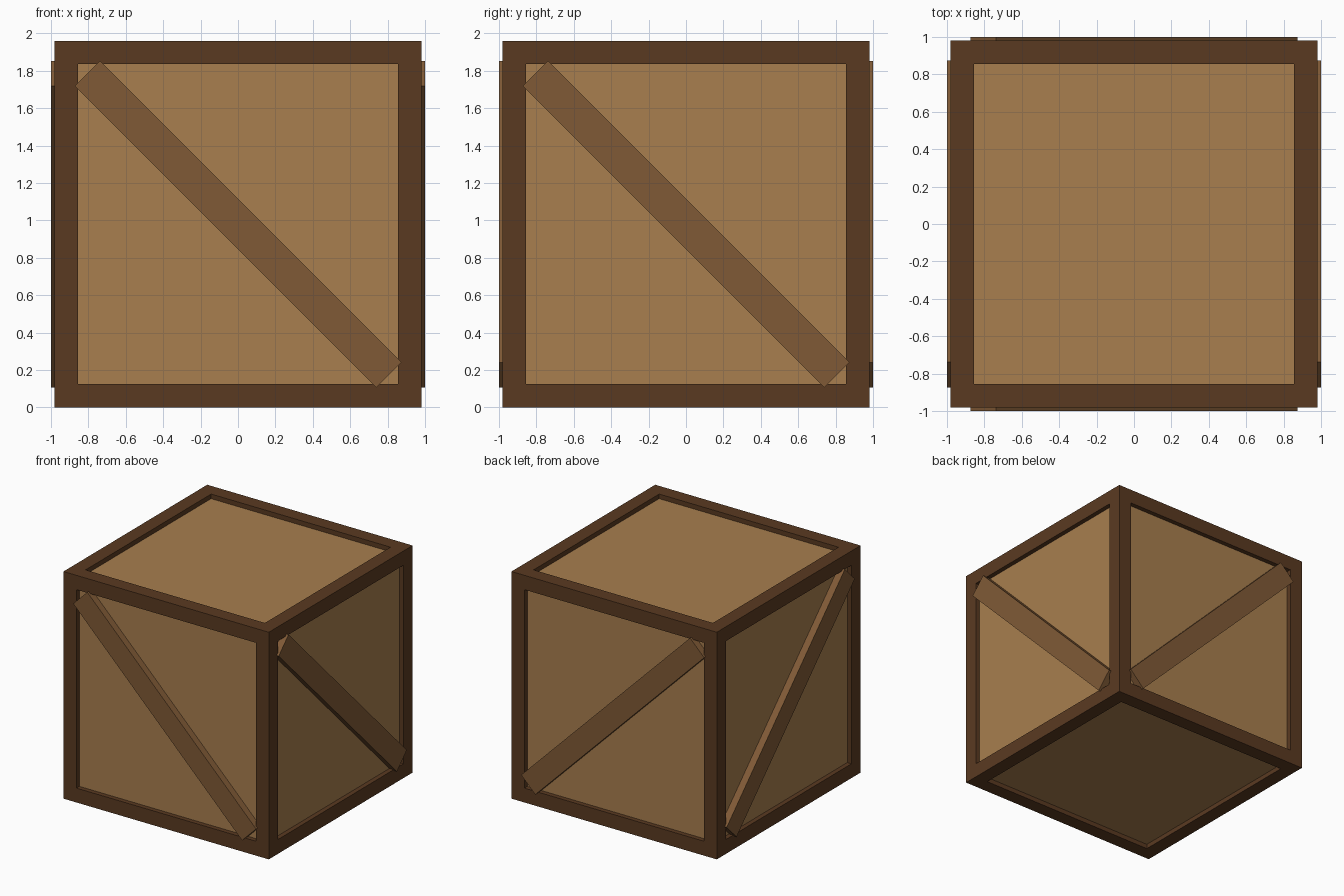
import bpy
import bmesh
from math import pi
from mathutils import Matrix, Vector

if "Cube" in bpy.data.objects:
    bpy.data.objects.remove(bpy.data.objects["Cube"])

HALF = 0.98       # half the crate's side
OPENING = 0.805   # half the opening in each face
RECESS = 0.04     # depth of the panels behind the frame
CENTRE = Matrix.Translation((0, 0, HALF))


def material(name, rgb):
    linear = [((c / 255 + 0.055) / 1.055) ** 2.4 for c in rgb] + [1]
    mat = bpy.data.materials.new(name)
    mat.use_nodes = True
    mat.diffuse_color = linear
    bsdf = mat.node_tree.nodes["Principled BSDF"]
    bsdf.inputs["Base Color"].default_value = linear
    bsdf.inputs["Roughness"].default_value = 0.8
    return mat


def add_object(name, bm, *mats):
    mesh = bpy.data.meshes.new(name)
    bm.to_mesh(mesh)
    bm.free()
    for mat in mats:
        mesh.materials.append(mat)
    obj = bpy.data.objects.new(name, mesh)
    bpy.context.collection.objects.link(obj)
    return obj


frame_wood = material("dark frame wood", (90, 58, 33))
panel_wood = material("light panel wood", (168, 126, 78))
brace_wood = material("medium brace wood", (128, 90, 54))

# Crate body: each face gets a frame border and a recessed panel
bm = bmesh.new()
bmesh.ops.create_cube(bm, size=2 * HALF, matrix=CENTRE)
panels = list(bm.faces)
bmesh.ops.inset_individual(bm, faces=panels, thickness=HALF - OPENING)
bmesh.ops.inset_individual(bm, faces=panels, thickness=0, depth=-RECESS)
for face in panels:
    face.material_index = 1
add_object("crate_body", bm, frame_wood, panel_wood)

# Diagonal braces: one on each upright face, opposite ones parallel
LENGTH, WIDTH, PROUD = 2.28, 0.19, 0.02
THICK = PROUD + RECESS
for name, turn, slope in (("front", 0, 1), ("right", 1, 1),
                          ("back", 2, -1), ("left", 3, -1)):
    bm = bmesh.new()
    place = (CENTRE @ Matrix.Rotation(turn * pi / 2, 4, "Z")
             @ Matrix.Translation((0, THICK / 2 - HALF - PROUD, 0))
             @ Matrix.Rotation(slope * pi / 4, 4, "Y")
             @ Matrix.Diagonal(Vector((LENGTH, THICK, WIDTH, 1))))
    bmesh.ops.create_cube(bm, size=1, matrix=place)
    add_object(name + "_brace", bm, brace_wood)
